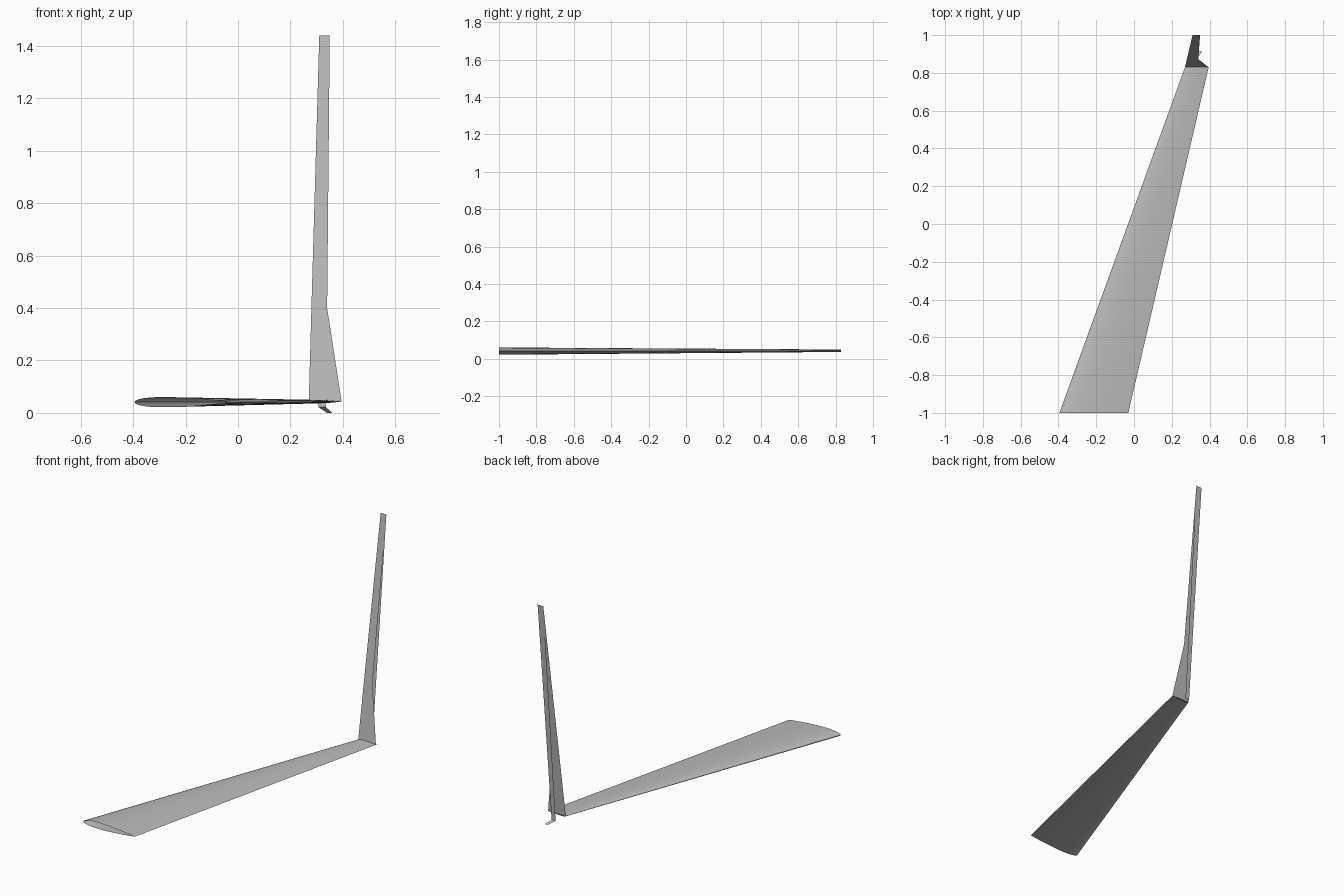
import bpy, math

if "Cube" in bpy.data.objects:
    bpy.data.objects.remove(bpy.data.objects["Cube"])

grey = bpy.data.materials.new("mid_grey")
grey.diffuse_color = (0.5, 0.5, 0.5, 1)
grey.use_nodes = True
grey.node_tree.nodes["Principled BSDF"].inputs["Base Color"].default_value = grey.diffuse_color


def add_mesh(name, verts, faces):
    mesh = bpy.data.meshes.new(name)
    mesh.from_pydata(verts, [], faces)
    mesh.materials.append(grey)
    obj = bpy.data.objects.new(name, mesh)
    bpy.context.collection.objects.link(obj)
    return obj


def airfoil(chord_start, chord_end, y, z, thick, n=14):
    """Symmetric airfoil loop: trailing edge, over the top, nose, underside."""
    pts = []
    for i in range(2 * n):
        a = math.pi * i / n
        t = 0.5 * (1 + math.cos(a))
        h = 5 * thick * (0.2969 * math.sqrt(t) - 0.126 * t - 0.3516 * t**2
                         + 0.2843 * t**3 - 0.1036 * t**4)
        pts.append((chord_start + t * (chord_end - chord_start), y,
                    z + (h if i <= n else -h)))
    return pts


# Tapered, swept wing: an open skin lofted between two airfoils
root = airfoil(-0.395, -0.03, -1.0, 0.041, 0.039)
tip = airfoil(0.27, 0.395, 0.83, 0.043, 0.013)
n = len(root)
wing = add_mesh("wing", root + tip,
                [(i, (i + 1) % n, n + (i + 1) % n, n + i) for i in range(n)])
for p in wing.data.polygons:
    p.use_smooth = True
wing.data.set_sharp_from_angle(angle=math.radians(40))

# Tall thin fin rising from the wing tip, kinked on its rear edge
add_mesh("tip_fin",
         [(0.27, 0.83, 0.043), (0.395, 0.83, 0.043), (0.34, 0.873, 0.40),
          (0.35, 1.0, 1.44), (0.31, 1.0, 1.44), (0.28, 0.873, 0.40)],
         [(0, 1, 2, 5), (5, 2, 3, 4)])

# Narrow strip behind the fin, meeting it at the top, with a small foot
add_mesh("rear_strip",
         [(0.307, 0.88, 0.022), (0.335, 0.88, 0.022),
          (0.35, 1.0, 1.44), (0.31, 1.0, 1.44),
          (0.34, 0.912, 0.0), (0.36, 0.912, 0.0)],
         [(1, 0, 3, 2), (0, 1, 5, 4)])
